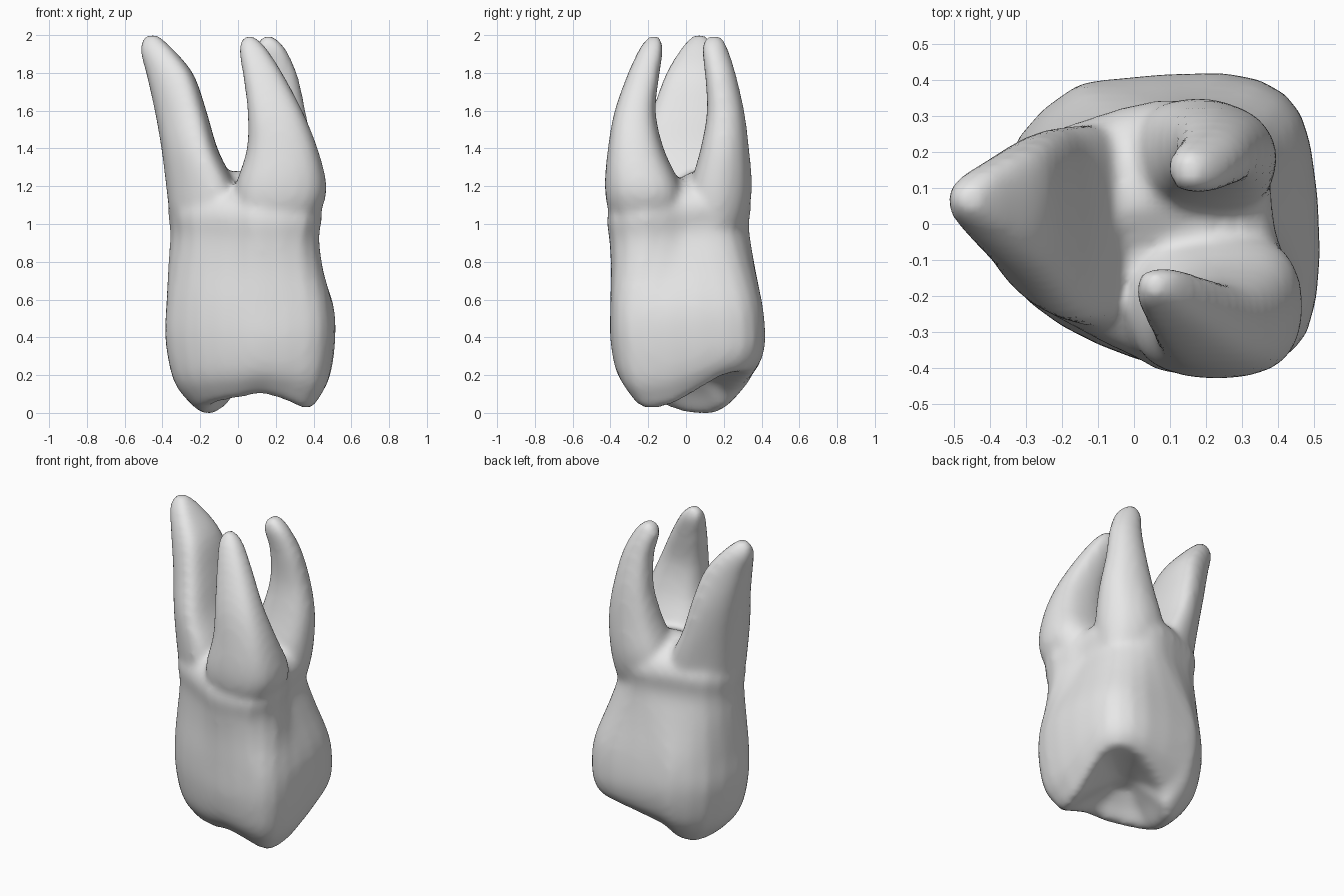
import bpy, bmesh, math
from mathutils import Vector

cube = bpy.data.objects.get("Cube")
if cube:
    bpy.data.objects.remove(cube)


def spline(points, steps, closed):
    """Resample a row of points with a Catmull-Rom curve."""
    n = len(points)
    pick = (lambda i: points[i % n]) if closed else (lambda i: points[max(0, min(n - 1, i))])
    row = []
    for i in range(n if closed else n - 1):
        a, b, c, d = (pick(i + k) for k in (-1, 0, 1, 2))
        for s in range(steps):
            t = s / steps
            row.append(0.5 * (2 * b + (c - a) * t + (2 * a - 5 * b + 4 * c - d) * t * t
                              + (3 * b - a - 3 * c + d) * t ** 3))
    if not closed:
        row.append(points[-1].copy())
    return row


def loft(name, rings, steps=4):
    """Skin a stack of rings with a smooth closed surface."""
    columns = [spline(list(column), steps, False) for column in zip(*rings)]
    rows = [spline(list(ring), 2, True) for ring in zip(*columns)]
    bm = bmesh.new()
    verts = [[bm.verts.new(p) for p in row] for row in rows]
    count = len(verts[0])
    for low, high in zip(verts, verts[1:]):
        for i in range(count):
            j = (i + 1) % count
            bm.faces.new((low[i], low[j], high[j], high[i]))
    for ring in (verts[0], verts[-1]):
        middle = bm.verts.new(sum((v.co for v in ring), Vector()) / count)
        for i in range(count):
            bm.faces.new((ring[i], ring[(i + 1) % count], middle))
    bmesh.ops.recalc_face_normals(bm, faces=bm.faces)
    mesh = bpy.data.meshes.new(name)
    bm.to_mesh(mesh)
    bm.free()
    obj = bpy.data.objects.new(name, mesh)
    bpy.context.collection.objects.link(obj)
    return obj


def fit(shape, z, x0, x1, y0, y1):
    """Place a unit outline inside a rectangle at one height."""
    return [Vector(((x0 + x1) / 2 + u * (x1 - x0) / 2,
                    (y0 + y1) / 2 + v * (y1 - y0) / 2, z)) for u, v in shape]


# Crown outline at its widest, with the height of the chewing rim at each point
# and how far out from the middle that rim lies
outline = [(-.385, 0, .01, .54), (-.35, -.15, .04, .58), (-.2, -.28, .07, .6),
           (0, -.37, .09, .6), (.15, -.4, .11, .6), (.37, -.385, .07, .64),
           (.48, -.3, .03, .68), (.515, -.08, .06, .7), (.49, .22, .2, .8),
           (.42, .36, .23, .84), (.25, .42, .21, .76), (-.08, .4, .12, .6),
           (-.18, .37, .05, .56), (-.32, .24, 0, .54)]
unit = [((x - .065) / .45, (y - .01) / .41) for x, y, rim, lip in outline]
belly = .4
fossa = .22

# Neck outline below the roots, pinched on the left side
neck = [(-.38, .04), (-.31, -.19), (-.17, -.29), (.01, -.38), (.12, -.425), (.36, -.395),
        (.455, -.22), (.4, -.02), (.385, .12), (.34, .25), (.2, .335), (.06, .35),
        (-.14, .295), (-.3, .22)]


def fossa_ring(share, rise):
    return [Vector((.08 + (x - .08) * lip * share, y * lip * share, rim + (fossa - rim) * rise))
            for x, y, rim, lip in outline]


def cusp_ring(share, rise):
    scales = [lip + (1 - lip) * share for x, y, rim, lip in outline]
    return [Vector((.08 + (x - .08) * s, y * s, rim + (belly - rim) * rise))
            for s, (x, y, rim, lip) in zip(scales, outline)]


def neck_ring(z, scale):
    return [Vector((.02 + (x - .02) * scale, y * scale - .02 * (1 - scale), z + .1 * y))
            for x, y in neck]


# Chewing surface, from the central hollow over the cusps to the belly
crown = [fossa_ring(.2, .95), fossa_ring(.6, .5), fossa_ring(1, 0),
         cusp_ring(.48, .18), cusp_ring(.82, .47)]
# Crown walls, shoulder, neck and the closed top between the roots
crown.append(fit(unit, .4, -.385, .515, -.4, .42))
crown.append(fit(unit, .58, -.38, .505, -.4, .405))
shoulder = fit(unit, .8, -.385, .5, -.385, .4)
crown.append([a.lerp(b, .6) for a, b in zip(shoulder, neck_ring(.8, .95))])
for z, scale in [(.96, .95), (1.09, .98), (1.18, .85), (1.24, .52), (1.26, .2)]:
    crown.append(neck_ring(z, scale))
parts = [loft("tooth", crown)]

# Roots: height, x range and y range of each section
roots = {
    "right_root": [(.85, -.3, .02, -.2, .2), (1.05, -.36, .01, -.255, .25),
                   (1.2, -.38, -.01, -.265, .26), (1.4, -.405, -.105, -.235, .255),
                   (1.6, -.44, -.165, -.17, .24), (1.8, -.485, -.235, -.1, .2),
                   (1.94, -.52, -.35, -.02, .15), (2.01, -.49, -.43, .04, .1)],
    "front_root": [(.85, .03, .35, -.3, -.03), (1.05, -.01, .43, -.4, -.02),
                   (1.2, -.015, .47, -.43, -.025), (1.4, .045, .425, -.415, -.115),
                   (1.6, .05, .345, -.38, -.16), (1.8, .025, .24, -.31, -.14),
                   (1.94, .005, .15, -.245, -.12), (2, .03, .09, -.2, -.14)],
    "back_root": [(.85, .03, .33, .02, .25), (1.05, 0, .375, .01, .325),
                  (1.2, -.01, .395, .02, .35), (1.4, .06, .395, .075, .335),
                  (1.6, .11, .36, .11, .31), (1.8, .12, .315, .1, .265),
                  (1.94, .095, .25, .085, .22), (2, .13, .19, .11, .19)],
}


def rounded(value):
    return math.copysign(abs(value) ** .8, value)


# The right root is broadest on its inner face; the back one is cut at its outer corner
oval = [(rounded(math.cos(a)), rounded(math.sin(a)))
        for a in (math.tau * i / 12 for i in range(12))]
wedge = [(u, v * (1 + .3 * u)) for u, v in oval]
trims = [1 - .18 * max(u, 0) * max(v, 0) for u, v in oval]
clipped = [(u * t, v * t) for t, (u, v) in zip(trims, oval)]
shapes = {"right_root": wedge, "front_root": oval, "back_root": clipped}
for name, sections in roots.items():
    parts.append(loft(name, [fit(shapes[name], *s) for s in sections]))

# Fuse crown and roots into one softly blended body
bpy.ops.object.select_all(action='DESELECT')
for part in parts:
    part.select_set(True)
tooth = parts[0]
bpy.context.view_layer.objects.active = tooth
bpy.ops.object.join()

enamel = bpy.data.materials.new("plain grey")
enamel.use_nodes = True
grey = (.8, .8, .8, 1)
enamel.diffuse_color = grey
enamel.node_tree.nodes["Principled BSDF"].inputs["Base Color"].default_value = grey
tooth.data.materials.append(enamel)

remesh = tooth.modifiers.new("fuse", 'REMESH')
remesh.mode = 'VOXEL'
remesh.voxel_size = .02
remesh.use_smooth_shade = True
soften = tooth.modifiers.new("soften", 'SMOOTH')
soften.factor = .5
soften.iterations = 10
for modifier in ("fuse", "soften"):
    bpy.ops.object.modifier_apply(modifier=modifier)
bpy.ops.object.shade_smooth()

# Rest the lowest cusp on the ground
lowest = min(v.co.z for v in tooth.data.vertices)
for v in tooth.data.vertices:
    v.co.z -= lowest
